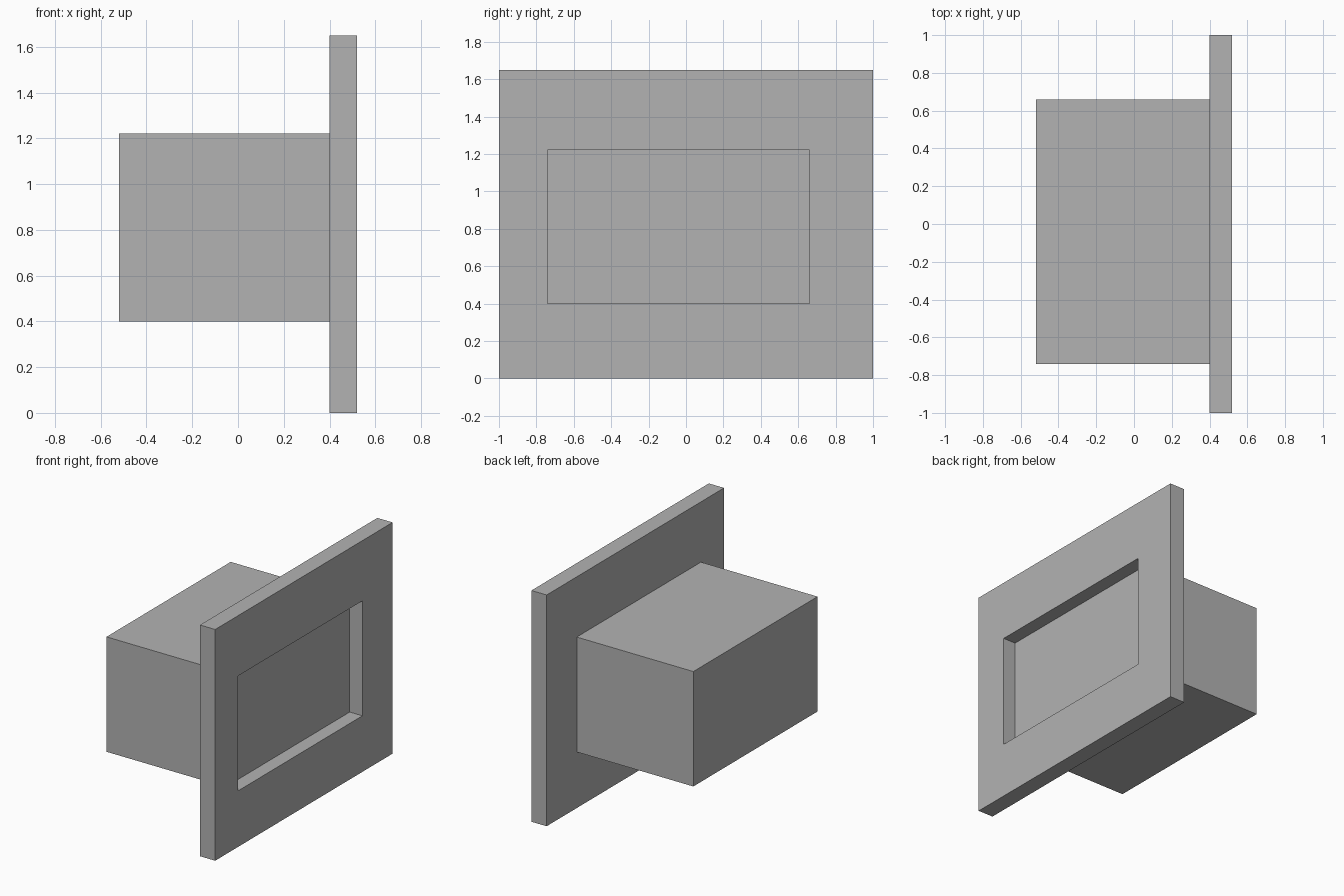
import bpy
import bmesh
from mathutils import Vector

if "Cube" in bpy.data.objects:
    bpy.data.objects.remove(bpy.data.objects["Cube"], do_unlink=True)

GREY = (0.45, 0.45, 0.45, 1.0)
grey = bpy.data.materials.new("plain grey")
grey.use_nodes = True
grey.diffuse_color = GREY
grey.node_tree.nodes["Principled BSDF"].inputs["Base Color"].default_value = GREY

# Shared outline of the housing and the recess: (y, z) corners
LOW, HIGH = (-0.74, 0.40), (0.66, 1.22)
PLATE_BACK, PLATE_FACE, RECESS_FLOOR = 0.40, 0.52, 0.42


def box_mesh(low, high):
    """Axis-aligned box between two corners."""
    bm = bmesh.new()
    bmesh.ops.create_cube(bm, size=1)
    low, high = Vector(low), Vector(high)
    bmesh.ops.scale(bm, vec=high - low, verts=bm.verts)
    bmesh.ops.translate(bm, vec=(low + high) / 2, verts=bm.verts)
    return bm


def add_object(name, bm):
    bmesh.ops.recalc_face_normals(bm, faces=bm.faces)
    mesh = bpy.data.meshes.new(name)
    bm.to_mesh(mesh)
    bm.free()
    mesh.materials.append(grey)
    obj = bpy.data.objects.new(name, mesh)
    bpy.context.collection.objects.link(obj)
    return obj


# Face plate with a rectangular recess sunk into its +x side
plate = box_mesh((PLATE_BACK, -1, 0), (PLATE_FACE, 1, 1.65))
face = max(plate.faces, key=lambda f: f.calc_center_median().x)
bmesh.ops.inset_region(plate, faces=[face], thickness=0.2)
middle = face.calc_center_median()
for v in face.verts:
    v.co.y = HIGH[0] if v.co.y > middle.y else LOW[0]
    v.co.z = HIGH[1] if v.co.z > middle.z else LOW[1]
floor = bmesh.ops.extrude_discrete_faces(plate, faces=[face])["faces"][0]
for v in floor.verts:
    v.co.x = RECESS_FLOOR
add_object("face_plate", plate)

# Solid housing behind the plate, seated slightly into it
add_object("rear_housing", box_mesh((-0.52, *LOW), (PLATE_BACK + 0.01, *HIGH)))
